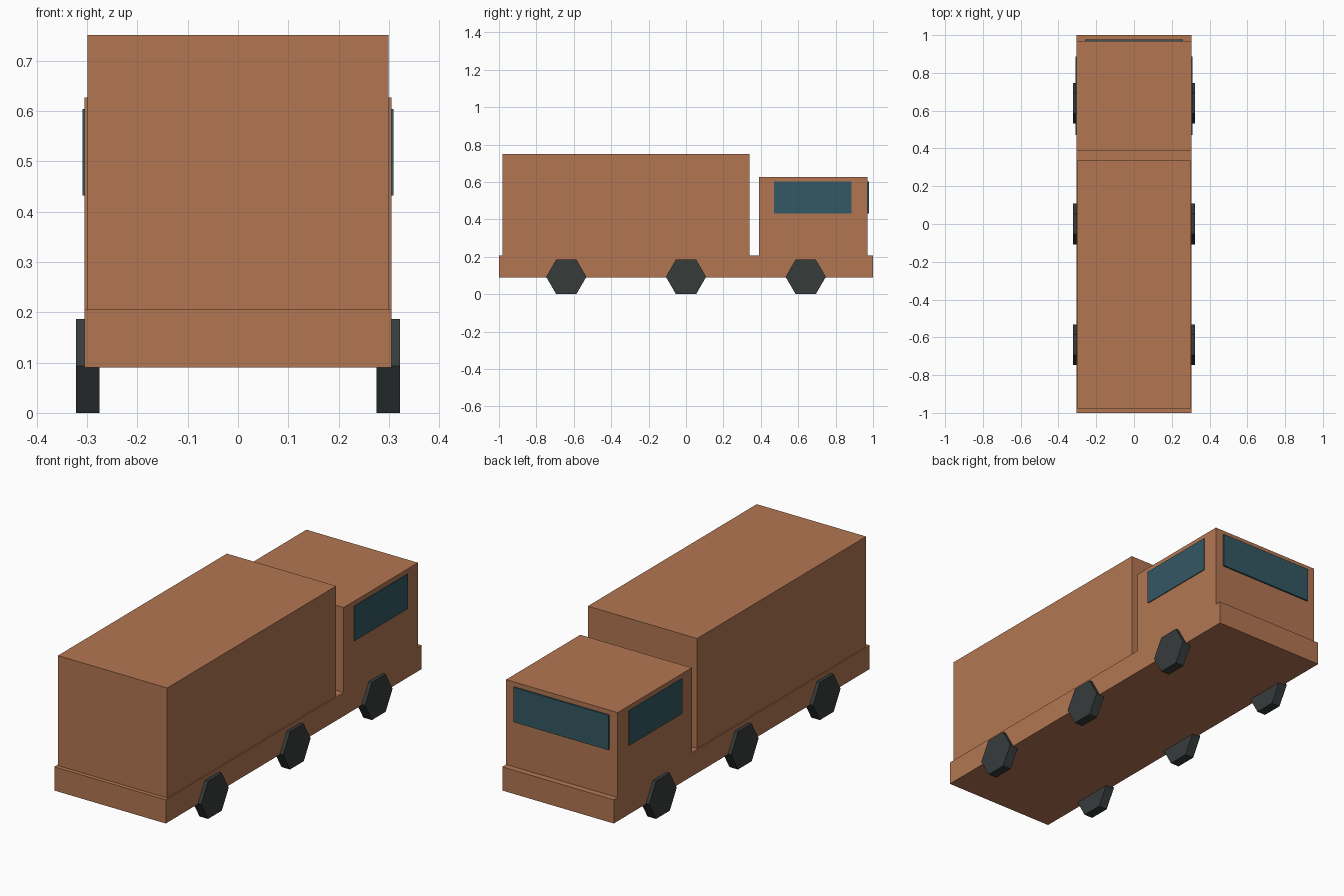
import bpy, bmesh, math
from mathutils import Matrix

if "Cube" in bpy.data.objects:
    bpy.data.objects.remove(bpy.data.objects["Cube"])


def material(name, rgb):
    m = bpy.data.materials.new(name)
    m.diffuse_color = (*rgb, 1)
    m.use_nodes = True
    m.node_tree.nodes["Principled BSDF"].inputs["Base Color"].default_value = m.diffuse_color
    return m


BODY = material("terracotta paint", (0.45, 0.183, 0.085))
GLASS = material("dark teal glass", (0.034, 0.098, 0.127))
RUBBER = material("charcoal rubber", (0.037, 0.045, 0.044))


def add_object(name, bm, mat):
    mesh = bpy.data.meshes.new(name)
    bm.to_mesh(mesh)
    bm.free()
    mesh.materials.append(mat)
    obj = bpy.data.objects.new(name, mesh)
    bpy.context.collection.objects.link(obj)
    return obj


def box(name, x, y, z, mat):
    """Box spanning the (low, high) ranges x, y and z."""
    bm = bmesh.new()
    bmesh.ops.create_cube(bm, size=1)
    for v in bm.verts:
        v.co = [(lo + hi) / 2 + c * (hi - lo) for c, (lo, hi) in zip(v.co, (x, y, z))]
    return add_object(name, bm, mat)


def wheel(name, x, y):
    """Six-sided wheel with its axle along x and flats at top and bottom."""
    bm = bmesh.new()
    radius = 0.1075
    bmesh.ops.create_cone(bm, cap_ends=True, segments=6, radius1=radius,
                          radius2=radius, depth=0.047)
    # put one corner on the local y axis before tipping the axle onto x
    first = bm.verts[:][0].co
    turn = math.pi / 2 - math.atan2(first.y, first.x)
    bm.transform(Matrix.Translation((x, y, radius * math.cos(math.pi / 6)))
                 @ Matrix.Rotation(math.pi / 2, 4, 'Y')
                 @ Matrix.Rotation(turn, 4, 'Z'))
    return add_object(name, bm, RUBBER)


# Body
box("chassis", (-0.305, 0.305), (-1, 1), (0.09, 0.207), BODY)
box("cargo_box", (-0.299, 0.299), (-0.98, 0.34), (0.207, 0.751), BODY)
box("cab", (-0.305, 0.305), (0.39, 0.97), (0.207, 0.627), BODY)

# Windows
box("windscreen", (-0.26, 0.26), (0.969, 0.978), (0.432, 0.604), GLASS)
for side, s in (("left", -1), ("right", 1)):
    xs = sorted((s * 0.303, s * 0.309))
    box(f"{side}_window", xs, (0.47, 0.886), (0.432, 0.604), GLASS)

    # Wheels
    for axle, y in (("rear", -0.64), ("middle", 0), ("front", 0.64)):
        wheel(f"{axle}_{side}_wheel", s * 0.2985, y)
